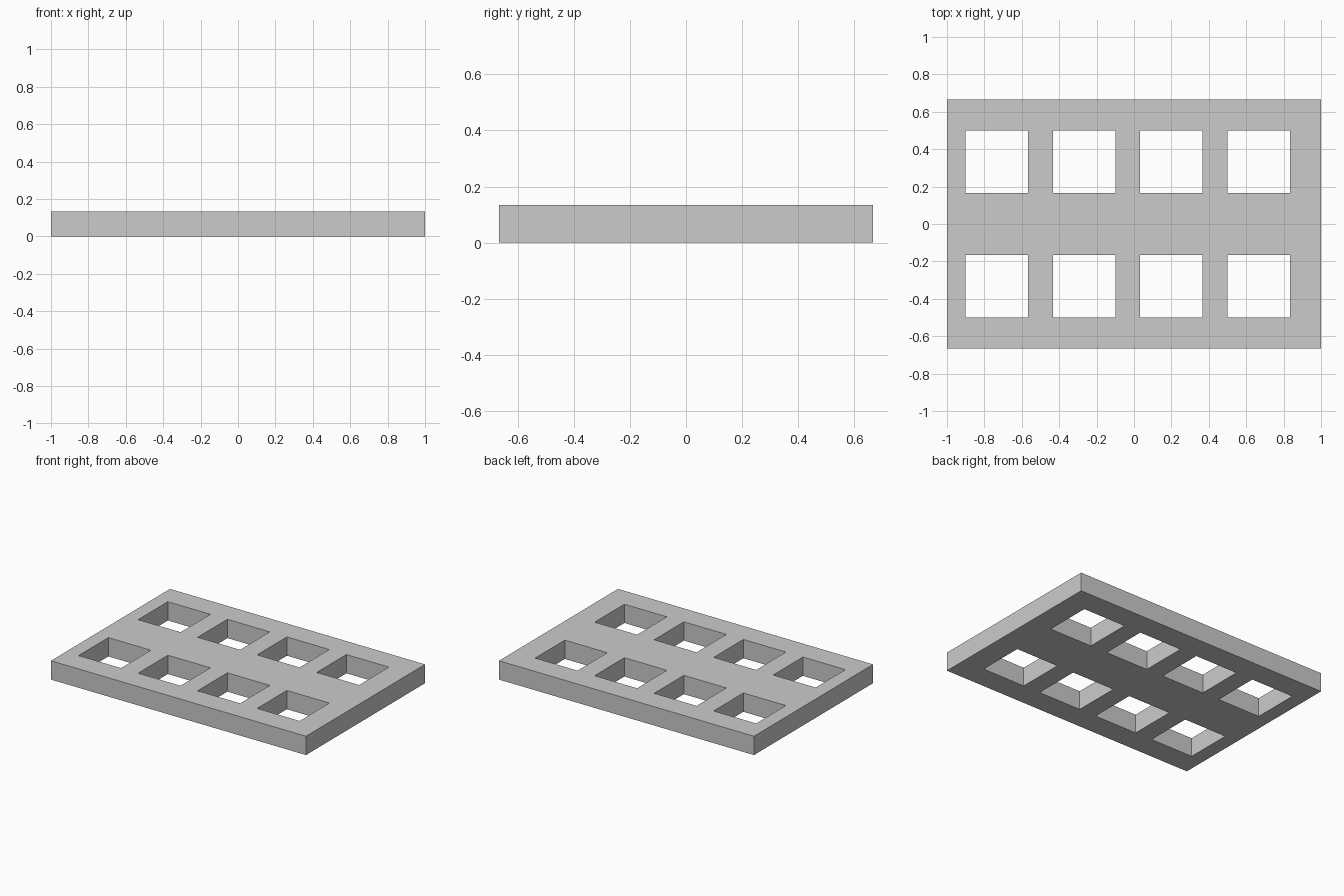
import bpy
import bmesh

if "Cube" in bpy.data.objects:
    bpy.data.objects.remove(bpy.data.objects["Cube"])

U = 1 / 30                      # modelling unit
LENGTH, WIDTH, THICK = 60, 40, 4
HOLE = 10
HOLE_X = [-27 + 14 * i for i in range(4)]   # left edge of each hole column
HOLE_Y = [-15, 5]                           # front edge of each hole row


def cuts(half, starts):
    """Grid lines across the plate: outer edges plus both sides of each hole."""
    return sorted([-half, half] + [s + d for s in starts for d in (0, HOLE)])


xs = cuts(LENGTH // 2, HOLE_X)
ys = cuts(WIDTH // 2, HOLE_Y)

# Flat sheet with the square openings left out
bm = bmesh.new()
verts = [[bm.verts.new((x * U, y * U, 0)) for y in ys] for x in xs]
for i in range(len(xs) - 1):
    for j in range(len(ys) - 1):
        if xs[i] in HOLE_X and ys[j] in HOLE_Y:
            continue
        bm.faces.new((verts[i][j], verts[i + 1][j],
                      verts[i + 1][j + 1], verts[i][j + 1]))

# Thicken the sheet into a plate
top = bmesh.ops.extrude_face_region(bm, geom=bm.faces[:])["geom"]
bmesh.ops.translate(bm, vec=(0, 0, THICK * U),
                    verts=[g for g in top if isinstance(g, bmesh.types.BMVert)])
bmesh.ops.recalc_face_normals(bm, faces=bm.faces[:])

mesh = bpy.data.meshes.new("perforated_plate")
bm.to_mesh(mesh)
bm.free()
plate = bpy.data.objects.new("perforated_plate", mesh)
bpy.context.collection.objects.link(plate)
